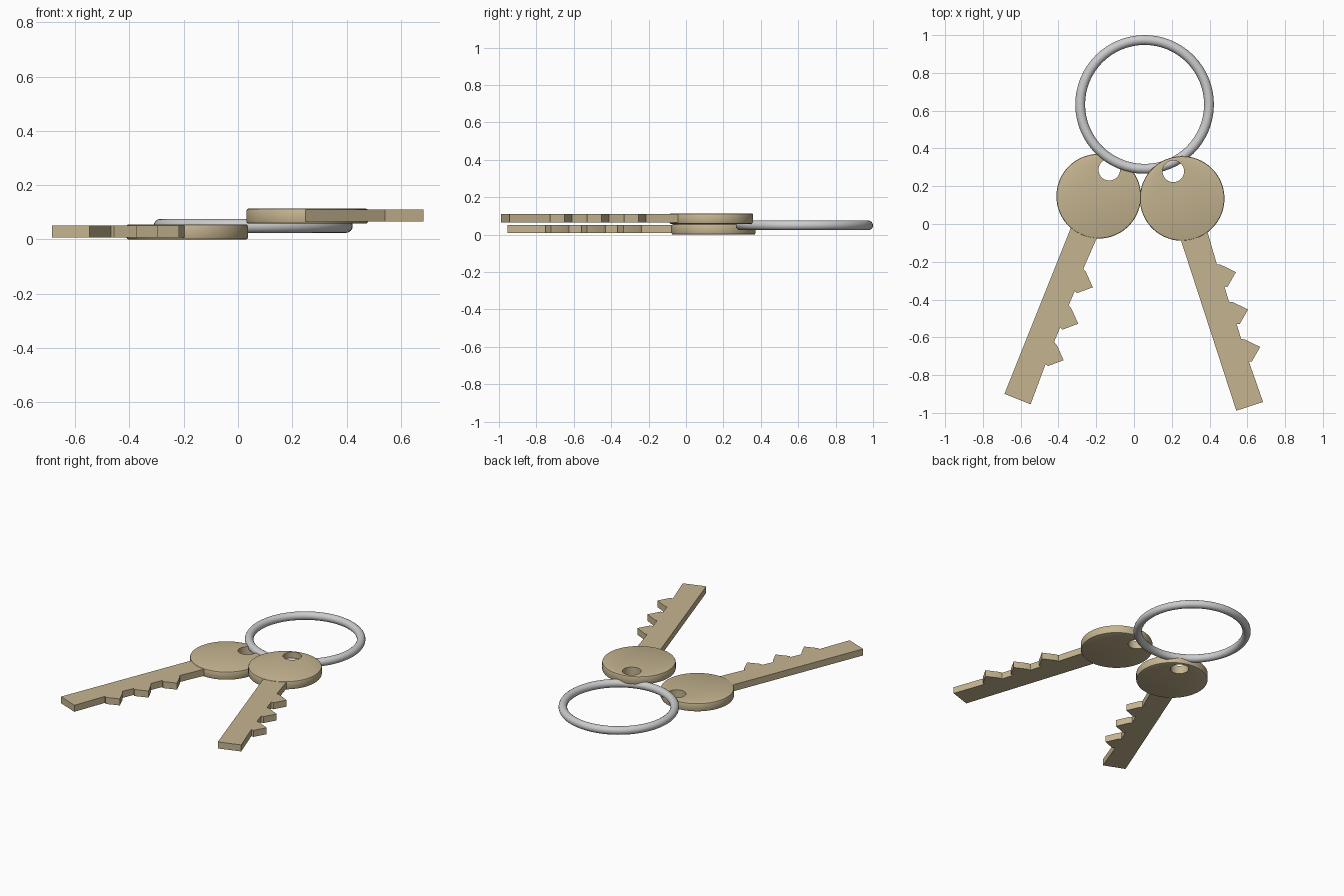
import bpy, bmesh
from math import sin, cos, pi, radians

if "Cube" in bpy.data.objects:
    bpy.data.objects.remove(bpy.data.objects["Cube"])

brass = bpy.data.materials.new("brass")
brass.diffuse_color = (0.56, 0.46, 0.28, 1)
brass.use_nodes = True
brass.node_tree.nodes["Principled BSDF"].inputs["Base Color"].default_value = brass.diffuse_color


def finish(name, bm, loc=(0, 0, 0), angle=0, mat=None):
    bmesh.ops.recalc_face_normals(bm, faces=bm.faces)
    me = bpy.data.meshes.new(name)
    bm.to_mesh(me)
    bm.free()
    ob = bpy.data.objects.new(name, me)
    bpy.context.collection.objects.link(ob)
    ob.location = loc
    ob.rotation_euler.z = radians(angle)
    if mat:
        me.materials.append(mat)
    bpy.ops.object.select_all(action='DESELECT')
    ob.select_set(True)
    bpy.context.view_layer.objects.active = ob
    bpy.ops.object.shade_smooth_by_angle(angle=radians(30))
    return ob


# round key head: closed loft of rings (centre y, radius, z) around an off-centre hole
def key_head(name, loc, angle, r=0.224, t=0.056, b=0.008, n=64):
    rings = [(0.151, 0.057, 0), (0, r - b, 0), (0, r - 0.3 * b, 0.3 * b), (0, r, b),
             (0, r, t - b), (0, r - 0.3 * b, t - 0.3 * b), (0, r - b, t), (0.151, 0.057, t)]
    bm = bmesh.new()
    vs = [[bm.verts.new((q * cos(2 * pi * i / n), cy + q * sin(2 * pi * i / n), z))
           for i in range(n)] for cy, q, z in rings]
    for k in range(len(vs)):
        a, c = vs[k], vs[(k + 1) % len(vs)]
        for i in range(n):
            j = (i + 1) % n
            bm.faces.new((a[i], a[j], c[j], c[i]))
    finish(name, bm, loc, angle, brass)


# blade: flat outline with three pointed teeth, extruded
def key_blade(name, loc, angle, w=0.0745, length=1.157, z0=0.008, t=0.044):
    pts = [(-w, -0.17), (-w, -length), (w, -length)]
    for p in (0.875, 0.667, 0.459):
        pts += [(0.069, -p - 0.054), (0.084, -p - 0.060), (0.150, -p),
                (0.086, -p + 0.062), (0.067, -p + 0.071)]
    pts.append((w, -0.17))
    bm = bmesh.new()
    face = bm.faces.new([bm.verts.new((x, y, z0)) for x, y in pts])
    ext = bmesh.ops.extrude_face_region(bm, geom=[face])
    bmesh.ops.translate(bm, vec=(0, 0, t),
                        verts=[v for v in ext["geom"] if isinstance(v, bmesh.types.BMVert)])
    finish(name, bm, loc, angle, brass)


# two keys, the right one resting higher
for side, loc, angle in (("left", (-0.187, 0.147, 0), -21.8),
                         ("right", (0.255, 0.135, 0.058), 18)):
    key_head(side + "_key_head", loc, angle)
    key_blade(side + "_key_blade", loc, angle)

# split ring modelled as a plain torus
bpy.ops.mesh.primitive_torus_add(major_radius=0.341, minor_radius=0.026, major_segments=64,
                                 minor_segments=16, location=(0.056, 0.633, 0.05))
ring = bpy.context.object
ring.name = "key_ring"
bpy.ops.object.shade_smooth_by_angle(angle=radians(60))
